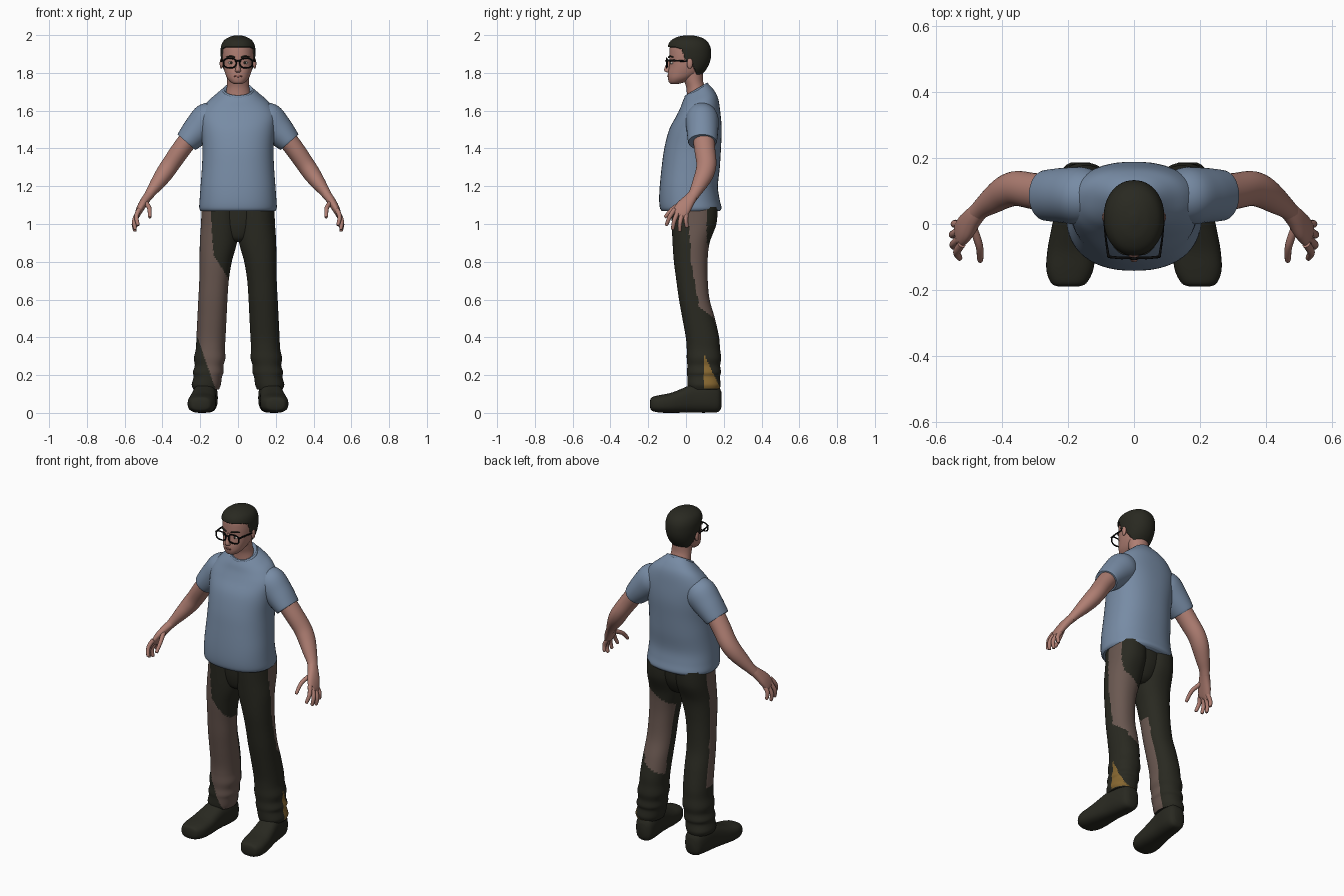
import bpy, bmesh, math
from mathutils import Vector


def material(name, r, g, b):
    m = bpy.data.materials.new(name)
    m.diffuse_color = (r, g, b, 1)
    return m


SKIN = material("skin", 0.43, 0.21, 0.17)
BLUE = material("blue_grey", 0.185, 0.26, 0.375)
DARK = material("dark_olive", 0.022, 0.022, 0.015)
TAN = material("brown_patch", 0.145, 0.098, 0.082)
GOLD = material("gold_patch", 0.24, 0.135, 0.03)
BLACK = material("black_frame", 0.004, 0.004, 0.004)
LIP = material("lip", 0.30, 0.11, 0.09)
WHITE = material("eye_white", 0.50, 0.46, 0.42)


def finish(bm, name, mats):
    bmesh.ops.recalc_face_normals(bm, faces=bm.faces[:])
    me = bpy.data.meshes.new(name)
    bm.to_mesh(me)
    bm.free()
    for m in mats:
        me.materials.append(m)
    ob = bpy.data.objects.new(name, me)
    bpy.context.collection.objects.link(ob)
    return ob


def smooth_rows(rows, steps):
    """Catmull-Rom through rows of (x, y, z, a, b, tilt)."""
    rows = [tuple(r) + (0,) * (6 - len(r)) for r in rows]
    out, last = [], len(rows) - 1
    for i in range(last):
        p0, p1, p2, p3 = rows[max(i - 1, 0)], rows[i], rows[i + 1], rows[min(i + 2, last)]
        for k in range(steps):
            t = k / steps
            out.append([0.5 * (2 * b + (c - a) * t + (2 * a - 5 * b + 4 * c - d) * t * t
                               + (3 * b - a - 3 * c + d) * t ** 3)
                        for a, b, c, d in zip(p0, p1, p2, p3)])
    return out + [list(rows[-1])]


def loft(name, rows, mats, frame="z", n=2.0, seg=32, steps=5, side=1, rule=None):
    """Skin superellipse sections; frame is z (flat), y (upright) or path."""
    rows = smooth_rows(rows, steps)
    bm, rings = bmesh.new(), []
    for i, (x, y, z, a, b, tilt) in enumerate(rows):
        if frame == "z":
            u, v = Vector((a, 0, 0)), Vector((0, b, tilt))
        elif frame == "y":
            u, v = Vector((a, 0, 0)), Vector((0, 0, b))
        else:
            t = Vector(rows[min(i + 1, len(rows) - 1)][:3]) - Vector(rows[max(i - 1, 0)][:3])
            u = t.cross(Vector((0, 1, 0))).normalized()
            v = t.cross(u).normalized() * b
            u = u * a
        ring = []
        for k in range(seg):
            th = 2 * math.pi * k / seg
            c, s = math.cos(th), math.sin(th)
            p = (Vector((x, y, z)) + u * math.copysign(abs(c) ** (2 / n), c)
                 + v * math.copysign(abs(s) ** (2 / n), s))
            ring.append(bm.verts.new((p.x * side, p.y, p.z)))
        rings.append(ring)
    for r0, r1 in zip(rings, rings[1:]):
        for k in range(seg):
            bm.faces.new((r0[k], r0[(k + 1) % seg], r1[(k + 1) % seg], r1[k]))
    bm.faces.new(rings[0])
    bm.faces.new(rings[-1])
    if rule:
        for f in bm.faces:
            f.material_index = rule(f.calc_center_median())
    return finish(bm, name, mats)


def ball(name, loc, size, mat):
    bm = bmesh.new()
    bmesh.ops.create_uvsphere(bm, u_segments=20, v_segments=12, radius=1)
    for v in bm.verts:
        v.co = Vector([c * s + l for c, s, l in zip(v.co, size, loc)])
    return finish(bm, name, [mat])


def pw(t, pts):
    """Piecewise linear lookup; pts are sorted by key."""
    if t <= pts[0][0]:
        return pts[0][1]
    for (a, va), (b, vb) in zip(pts, pts[1:]):
        if t <= b:
            return va + (vb - va) * (t - a) / (b - a)
    return pts[-1][1]


# Shirt body, collar and sleeves
loft("shirt_body", [(0, .025, 1.068, .196, .152), (0, .025, 1.085, .205, .163), (0, .018, 1.13, .203, .160),
                    (0, .015, 1.2, .198, .154), (0, .025, 1.3, .191, .154), (0, .035, 1.4, .188, .15),
                    (0, .05, 1.5, .196, .139), (0, .065, 1.58, .2, .117, .01), (0, .07, 1.64, .165, .1, .025),
                    (0, .065, 1.68, .118, .082, .03), (0, .056, 1.708, .08, .061, .034)],
     [BLUE], n=2.3, seg=56)
loft("collar", [(0, .056, 1.695, .08, .062, .034), (0, .056, 1.706, .083, .064, .034),
                (0, .055, 1.715, .076, .058, .034), (0, .055, 1.708, .066, .05, .034)], [BLUE], seg=48)

# Trouser leg profile: x, y, z, half width, half depth
LEG = [(.168, .095, .125, .068, .082), (.168, .096, .15, .077, .088), (.160, .093, .19, .075, .086),
       (.158, .095, .215, .081, .090), (.153, .094, .25, .076, .087), (.150, .095, .29, .083, .091),
       (.146, .092, .34, .077, .088), (.143, .087, .4, .077, .088), (.138, .067, .5, .077, .086),
       (.133, .044, .6, .077, .081), (.127, .032, .7, .078, .083), (.118, .025, .8, .085, .089),
       (.104, .027, .9, .098, .098), (.096, .043, 1.0, .1, .118), (.094, .045, 1.09, .098, .122)]
CX = [(r[2], r[0]) for r in LEG]
CY = [(r[2], r[1]) for r in LEG]
RX = [(r[2], r[3]) for r in LEG]


def left_patch(c):
    t = (c.x - pw(c.z, CX)) / pw(c.z, RX)
    if t > -.3 and c.y > .095 and .13 < c.z < .28 - 2.1 * (c.y - .11):
        return 2
    front = pw(c.z, [(.5, .15), (.56, .07), (.78, .03), (1.07, .01)])
    back = .41 + .045 * (t + 1) < c.z < .92 - .05 * (1 - t)
    strip = t > 0 and c.z > .88 and c.y < .11
    if t > 0:
        return int(c.y > front and (back or strip))
    return int(back and c.y > pw(c.z, CY) + .02)


def right_patch(c):
    edge = pw(c.z, [(.69, .02), (.71, -.05), (.84, -.13), (1.07, -.145)])
    low = pw(c.z, [(.13, -.12), (.40, -.215), (.44, -.4)])
    return int(low < c.x < edge and c.y < pw(c.z, CY) + .03)


for side, word, rule in ((1, "left", left_patch), (-1, "right", right_patch)):
    loft(word + "_trouser_leg", LEG, [DARK, TAN, GOLD], n=2.2, seg=80, steps=10, side=side, rule=rule)
    # Shoe
    loft(word + "_shoe", [(.199, -.19, .047, .03, .018), (.198, -.18, .047, .053, .036),
                          (.195, -.14, .048, .071, .046), (.19, -.08, .053, .073, .053),
                          (.184, -.02, .065, .068, .064), (.177, .04, .077, .063, .076),
                          (.168, .12, .08, .061, .079), (.164, .17, .073, .05, .068),
                          (.163, .187, .07, .028, .042)], [DARK], frame="y", n=2.7, side=side)
    # Sleeve and bare arm
    loft(word + "_sleeve", [(.11, .085, 1.585, .07, .07), (.155, .085, 1.553, .092, .087),
                            (.21, .087, 1.50, .082, .084), (.262, .087, 1.445, .067, .078),
                            (.273, .087, 1.433, .062, .074)], [BLUE], frame="path", side=side)
    loft(word + "_arm", [(.245, .092, 1.47, .052, .058), (.305, .1, 1.39, .05, .055),
                         (.355, .108, 1.318, .048, .053), (.39, .098, 1.267, .046, .05),
                         (.427, .074, 1.215, .038, .042), (.46, .05, 1.17, .028, .032),
                         (.478, .033, 1.143, .024, .029)], [SKIN], frame="path", side=side)
    # Hand
    loft(word + "_palm", [(.47, .04, 1.155, .023, .028), (.49, .018, 1.128, .023, .033),
                          (.513, -.012, 1.09, .021, .042), (.53, -.033, 1.055, .015, .04),
                          (.534, -.04, 1.043, .008, .033)], [SKIN], frame="path", n=2.3, side=side)
    fingers = {"thumb": ((.49, -.008, 1.115), (.47, -.065, 1.085), (.467, -.108, 1.04)),
               "index_finger": ((.523, -.06, 1.078), (.538, -.085, 1.04), (.53, -.103, .997)),
               "middle_finger": ((.53, -.045, 1.06), (.549, -.062, 1.018), (.545, -.07, .975)),
               "ring_finger": ((.532, -.022, 1.05), (.551, -.032, 1.005), (.546, -.033, .965)),
               "little_finger": ((.526, 0, 1.055), (.545, 0, 1.02), (.542, .004, .985))}
    for fname, (a, b, c) in fingers.items():
        tip = tuple(Vector(c) + (Vector(c) - Vector(b)) * .12)
        loft(word + "_" + fname, [a + (.013, .013), b + (.0115, .0115), c + (.009, .009),
                                  tip + (.004, .004)], [SKIN], frame="path", seg=12, side=side)
    # Ear, eye and brow
    ball(word + "_ear", (side * .088, .02, 1.85), (.009, .016, .028), SKIN)
    ball(word + "_eye", (side * .036, -.074, 1.853), (.016, .01, .008), WHITE)
    ball(word + "_pupil", (side * .036, -.082, 1.853), (.006, .004, .007), DARK)
    loft(word + "_brow", [(.016, -.092, 1.882, .004, .004), (.038, -.086, 1.888, .004, .005),
                          (.06, -.068, 1.884, .003, .004)], [DARK], frame="path", seg=10, side=side)
    # Glasses rim and temple
    rim = []
    for k in range(21):
        th = 2 * math.pi * k / 20
        c, s = math.cos(th), math.sin(th)
        dx = .033 * math.copysign(abs(c) ** .75, c)
        rim.append((.043 + dx, -.103 + .1 * max(0, dx), 1.852 + .025 * math.copysign(abs(s) ** .75, s), .004, .004))
    loft(word + "_glasses_rim", rim, [BLACK], frame="path", seg=8, steps=2, side=side)
    loft(word + "_glasses_temple", [(.077, -.102, 1.865, .004, .006), (.086, -.04, 1.864, .003, .005),
                                    (.091, .025, 1.86, .003, .004)], [BLACK], frame="y", seg=10, side=side)
loft("glasses_bridge", [(-.011, -.104, 1.86, .004, .004), (0, -.106, 1.864, .004, .004),
                        (.011, -.104, 1.86, .004, .004)], [BLACK], frame="path", seg=8)
# Trouser seat filling the gap between the legs
loft("trouser_seat", [(0, .03, .905, .03, .05), (0, .032, .93, .07, .08), (0, .04, 1.0, .11, .105),
                      (0, .043, 1.09, .12, .112)], [DARK], n=2.4)

# Neck and head
loft("neck", [(0, .06, 1.67, .07, .055), (0, .052, 1.72, .06, .05), (0, .04, 1.76, .058, .05),
              (0, .03, 1.82, .06, .06)], [SKIN])
loft("head", [(0, -.06, 1.742, .022, .02), (0, -.05, 1.75, .038, .04), (0, -.03, 1.772, .057, .066),
              (0, -.008, 1.80, .069, .088), (0, .004, 1.83, .077, .094), (0, .01, 1.86, .081, .098),
              (0, .014, 1.9, .084, .102), (0, .016, 1.94, .081, .1), (0, .016, 1.97, .065, .08),
              (0, .016, 1.985, .035, .045)], [SKIN], n=2.15, seg=48)
loft("nose", [(0, -.085, 1.872, .007, .007), (0, -.094, 1.845, .009, .012), (0, -.1, 1.818, .014, .016),
              (0, -.097, 1.807, .015, .014), (0, -.09, 1.802, .008, .008)], [SKIN], seg=20)
ball("lips", (0, -.089, 1.782), (.024, .011, .007), LIP)
ball("chin", (0, -.07, 1.757), (.026, .02, .014), SKIN)

# Hair: closed cap trimmed along a hairline that drops towards the back
hair = loft("hair", [(0, .02, 1.785, .062, .06), (0, .022, 1.82, .079, .086), (0, .022, 1.86, .088, .105),
                     (0, .02, 1.9, .092, .113), (0, .016, 1.94, .09, .112), (0, .014, 1.97, .076, .095),
                     (0, .014, 1.99, .046, .06), (0, .014, 1.999, .012, .016)],
            [DARK], n=2.1, seg=96, steps=12)
bm = bmesh.new()
bm.from_mesh(hair.data)
hairline = [(-.06, 1.937), (-.02, 1.925), (-.008, 1.87), (.012, 1.865), (.025, 1.875), (.04, 1.83), (.06, 1.79), (.08, 1.78)]
gone = [f for f in bm.faces if f.calc_center_median().z < pw(f.calc_center_median().y, hairline)]
bmesh.ops.delete(bm, geom=gone, context="FACES")
bm.to_mesh(hair.data)
bm.free()
shell = hair.modifiers.new("thickness", "SOLIDIFY")
shell.thickness = .012
shell.offset = -1

# Smooth shading everywhere, keeping hems and soles crisp
for ob in bpy.data.objects:
    ob.select_set(True)
    bpy.context.view_layer.objects.active = ob
bpy.ops.object.shade_smooth_by_angle(angle=math.radians(50))
